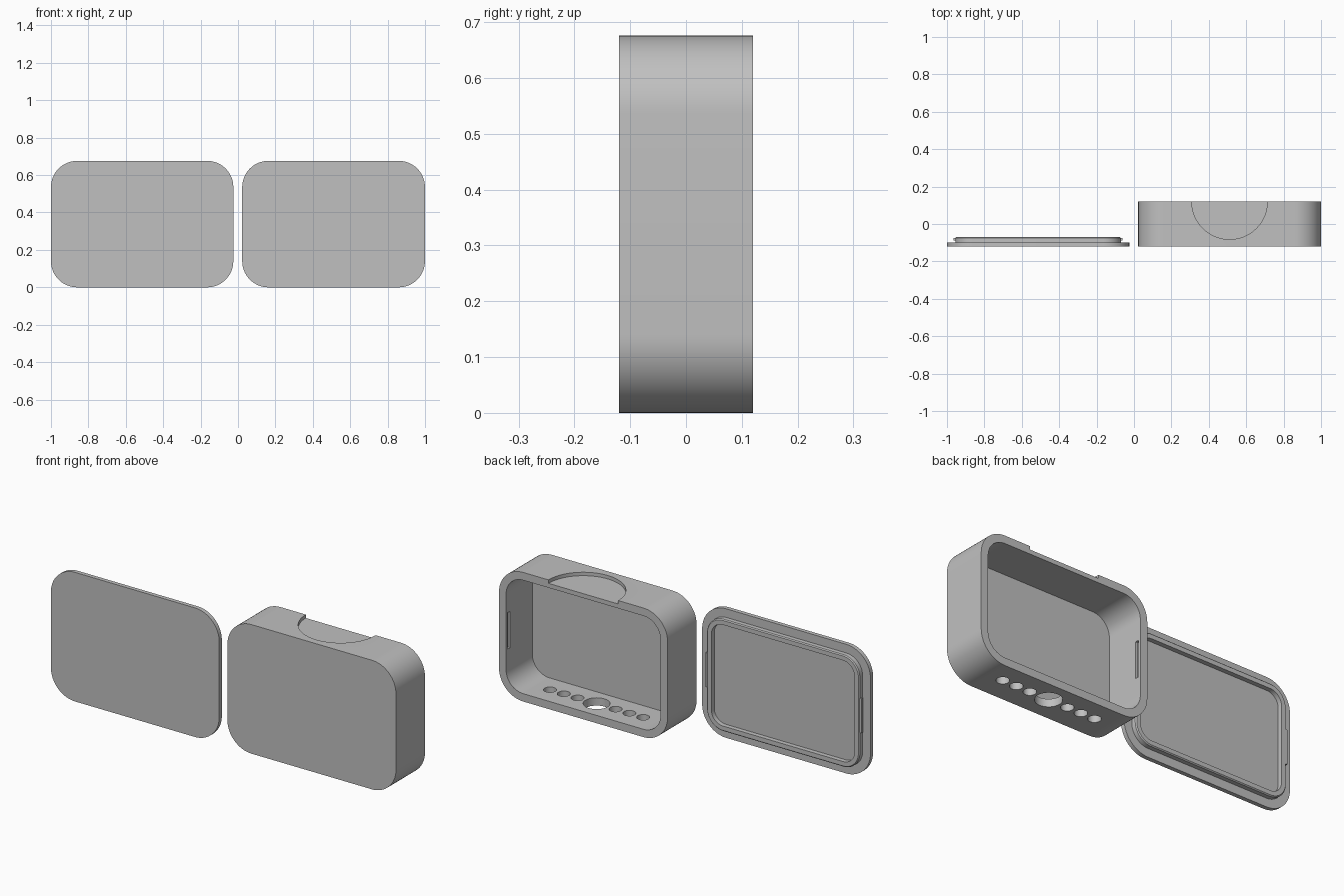
import bpy, bmesh, math
from mathutils import Vector

cube = bpy.data.objects.get("Cube")
if cube:
    bpy.data.objects.remove(cube, do_unlink=True)

# Single plain grey plastic
grey = bpy.data.materials.new("grey_plastic")
grey.use_nodes = True
colour = (0.53, 0.53, 0.53, 1)
grey.diffuse_color = colour
grey.node_tree.nodes["Principled BSDF"].inputs["Base Color"].default_value = colour

HEIGHT, RADIUS, FRONT, BACK = 0.676, 0.14, -0.12, 0.12
MID_Z = HEIGHT / 2


def finish(name, bm):
    bmesh.ops.recalc_face_normals(bm, faces=bm.faces)
    mesh = bpy.data.meshes.new(name)
    bm.to_mesh(mesh)
    bm.free()
    mesh.materials.append(grey)
    obj = bpy.data.objects.new(name, mesh)
    bpy.context.collection.objects.link(obj)
    return obj


def rounded_loop(bm, cx, width, inset, y, steps=16):
    """Rounded rectangle in the xz plane, shrunk by inset."""
    r = RADIUS - inset
    hw, hh = width / 2 - RADIUS, HEIGHT / 2 - RADIUS
    verts = []
    for corner, (sx, sz) in enumerate([(1, 1), (-1, 1), (-1, -1), (1, -1)]):
        for i in range(steps + 1):
            a = math.pi / 2 * (corner + i / steps)
            verts.append(bm.verts.new((cx + sx * hw + r * math.cos(a), y,
                                       MID_Z + sz * hh + r * math.sin(a))))
    return verts


def shell(name, cx, width, sections):
    """Skin successive (inset, y) rounded loops and cap both ends."""
    bm = bmesh.new()
    loops = [rounded_loop(bm, cx, width, inset, y) for inset, y in sections]
    for a, b in zip(loops, loops[1:]):
        for i in range(len(a)):
            j = (i + 1) % len(a)
            bm.faces.new((a[i], a[j], b[j], b[i]))
    bm.faces.new(loops[0])
    bm.faces.new(loops[-1])
    return finish(name, bm)


def cylinder(name, x, y, z0, z1, r, segments):
    bm = bmesh.new()
    bmesh.ops.create_cone(bm, cap_ends=True, segments=segments, radius1=r, radius2=r, depth=z1 - z0)
    bmesh.ops.translate(bm, verts=bm.verts, vec=(x, y, (z0 + z1) / 2))
    return finish(name, bm)


def box(name, centre, size):
    bm = bmesh.new()
    bmesh.ops.create_cube(bm, size=1)
    bmesh.ops.scale(bm, verts=bm.verts, vec=size)
    bmesh.ops.translate(bm, verts=bm.verts, vec=Vector(centre))
    return finish(name, bm)


def apply_boolean(obj, tool, operation):
    mod = obj.modifiers.new("boolean", "BOOLEAN")
    mod.object, mod.operation, mod.solver = tool, operation, "EXACT"
    bpy.ops.object.select_all(action="DESELECT")
    bpy.context.view_layer.objects.active = obj
    obj.select_set(True)
    bpy.ops.object.modifier_apply(modifier=mod.name)
    bpy.data.objects.remove(tool, do_unlink=True)


# Open-backed case
case_x, case_w, wall = 0.511, 0.977, 0.041
case = shell("case", case_x, case_w,
             [(0, FRONT), (0, BACK), (wall, BACK), (wall, -0.097)])

# Half-round recess in the top
apply_boolean(case, cylinder("recess_cutter", case_x, BACK, HEIGHT - 0.018, 0.8, 0.202, 96),
              "DIFFERENCE")

# Row of holes through the floor: a large one with three small ones each side
holes = [(0, 0.064)] + [(s * d, 0.031) for s in (-1, 1) for d in (0.11, 0.19, 0.27)]
for offset, r in holes:
    apply_boolean(case, cylinder("hole_cutter", case_x + offset, 0.01, -0.05, 0.1, r, 40),
                  "DIFFERENCE")

# Catch slots inside the side walls
for s in (-1, 1):
    x = case_x + s * (case_w / 2 - wall)
    apply_boolean(case, box("slot_cutter", (x, 0.097, MID_Z), (0.024, 0.02, 0.19)),
                  "DIFFERENCE")

# Lid: plate, raised lip and recessed inner panel
lid_x, lid_w, lip = -0.5125, 0.975, 0.045
lid = shell("lid", lid_x, lid_w,
            [(0, FRONT), (0, -0.098), (lip, -0.098), (lip, -0.075), (lip + 0.005, -0.07),
             (lip + 0.028, -0.07), (lip + 0.028, -0.094)])

# Catch tabs on the lip sides
for s in (-1, 1):
    x = lid_x + s * (lid_w / 2 - lip)
    apply_boolean(lid, box("tab", (x, -0.081, MID_Z), (0.018, 0.014, 0.18)), "UNION")

# Smooth round corners, keep edges sharp
bpy.ops.object.select_all(action="DESELECT")
for obj in (case, lid):
    obj.select_set(True)
bpy.context.view_layer.objects.active = case
bpy.ops.object.shade_smooth_by_angle(angle=math.radians(30))
